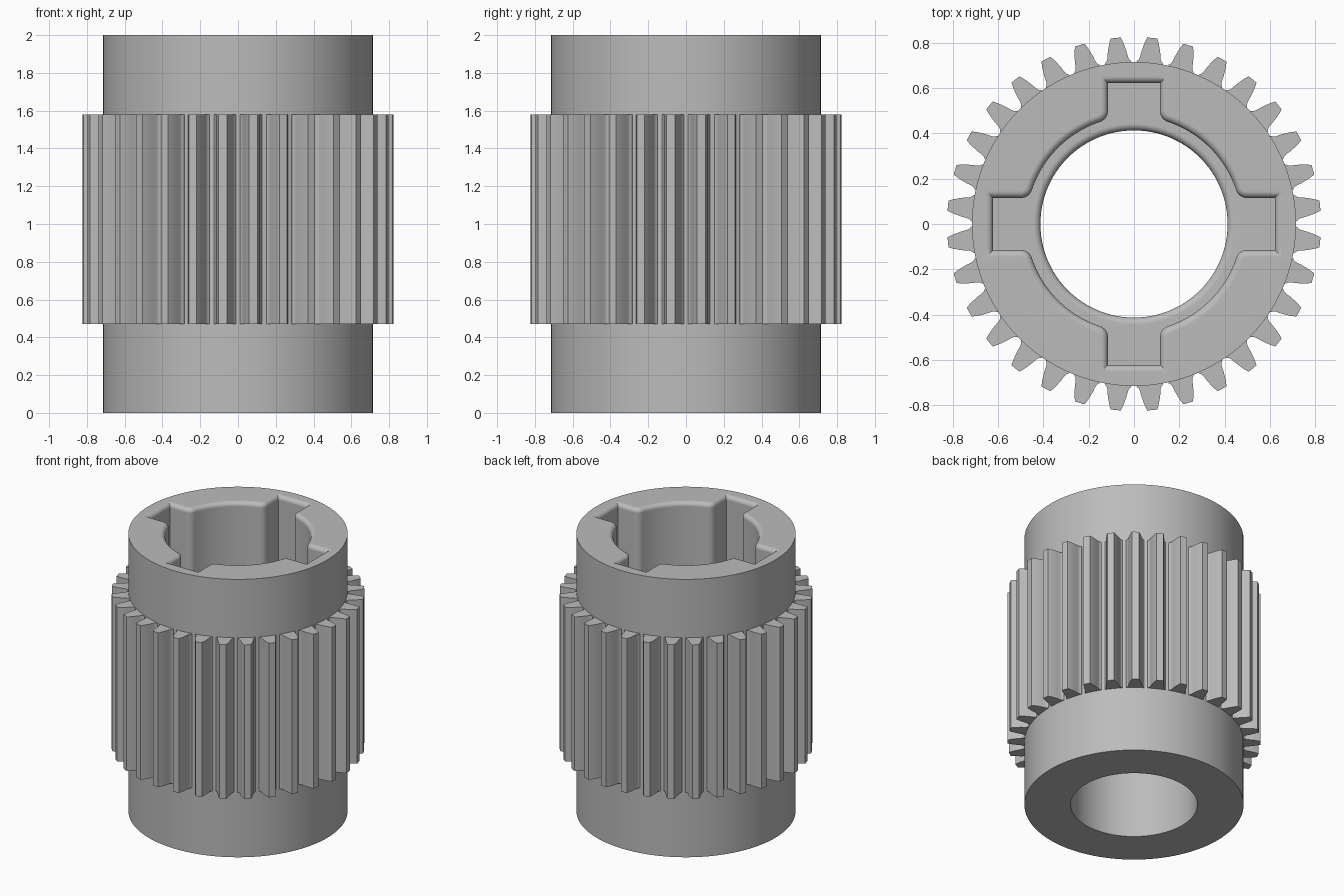
import bpy, bmesh
from math import sin, cos, pi, hypot, atan2, sqrt, radians

cube = bpy.data.objects.get("Cube")
if cube:
    bpy.data.objects.remove(cube)

HEIGHT, OUTER, BORE = 2.0, 0.715, 0.413
POCKET, SLOT_END, SLOT_HALF, CORNER = 0.475, 0.622, 0.115, 0.05
FILLET, FLOOR, STEPS = 0.03, 1.0, 6
TEETH, GEAR_LOW, GEAR_HIGH = 32, 0.47, 1.58

grey = bpy.data.materials.new("plain grey")
grey.use_nodes = True
colour = (0.5, 0.5, 0.5, 1)
grey.diffuse_color = colour
grey.node_tree.nodes["Principled BSDF"].inputs["Base Color"].default_value = colour


def finish(name, bm, angle):
    bmesh.ops.recalc_face_normals(bm, faces=bm.faces)
    mesh = bpy.data.meshes.new(name)
    bm.to_mesh(mesh)
    bm.free()
    mesh.materials.append(grey)
    ob = bpy.data.objects.new(name, mesh)
    bpy.context.collection.objects.link(ob)
    bpy.ops.object.select_all(action='DESELECT')
    ob.select_set(True)
    bpy.context.view_layer.objects.active = ob
    bpy.ops.object.shade_smooth_by_angle(angle=radians(angle))
    weighted = ob.modifiers.new("even shading", 'WEIGHTED_NORMAL')
    weighted.keep_sharp = True
    return ob


def pocket_outline(d):
    """Round pocket with four square slots, grown outwards by d."""
    half, end = SLOT_HALF + d, SLOT_END + d
    cx = SLOT_HALF + CORNER
    cy = sqrt((POCKET + CORNER) ** 2 - cx ** 2)
    toward_axis = atan2(cy, cx) + pi
    # slot end, then slot side and its rounded corner, then the pocket arc
    quarter = [(half * (2 * i / 8 - 1), end) for i in range(9)]
    for i in range(7):
        a = pi + (toward_axis - pi) * i / 6
        quarter.append((cx + (CORNER - d) * cos(a), cy + (CORNER - d) * sin(a)))
    start = atan2(cy, cx)
    for i in range(1, 24):
        a = start + (pi / 2 - 2 * start) * i / 24
        quarter.append(((POCKET + d) * cos(a), (POCKET + d) * sin(a)))
    for i in range(7):
        a = toward_axis + (pi - toward_axis) * i / 6
        quarter.append((cy + (CORNER - d) * sin(a), cx + (CORNER - d) * cos(a)))
    ring = []
    for k in range(4):
        c, s = cos(k * pi / 2), sin(k * pi / 2)
        ring += [(x * c + y * s, y * c - x * s) for x, y in quarter]
    return ring


base = pocket_outline(0)


def circle(r):
    return [(x * r / hypot(x, y), y * r / hypot(x, y)) for x, y in base]


# Sleeve: rings from the bottom, up the outside, down the pocket and bore
rings = [(circle(BORE), 0), (circle(OUTER), 0), (circle(OUTER), HEIGHT)]
quarter_turn = [i * pi / 2 / STEPS for i in range(STEPS + 1)]
for t in quarter_turn:
    rings.append((pocket_outline(FILLET * (1 - sin(t))),
                  HEIGHT - FILLET * (1 - cos(t))))
rings.append((base, FLOOR))
for t in quarter_turn:
    rings.append((circle(BORE + FILLET * (1 - sin(t))),
                  FLOOR - FILLET * (1 - cos(t))))

bm = bmesh.new()
loops = [[bm.verts.new((x, y, z)) for x, y in pts] for pts, z in rings]
n = len(base)
for a, b in zip(loops, loops[1:] + loops[:1]):
    for i in range(n):
        j = (i + 1) % n
        bm.faces.new((a[i], a[j], b[j], b[i]))
finish("sleeve", bm, 30)

# Gear teeth: one flank profile (radius, half width), mirrored and repeated
flank = [(0.69, 0.062), (0.717, 0.058), (0.724, 0.051), (0.735, 0.046),
         (0.76, 0.042), (0.785, 0.036), (0.808, 0.029), (0.825, 0.022)]
profile = flank + [(r, -w) for r, w in reversed(flank)]
bm = bmesh.new()
for k in range(TEETH):
    a = (k + 0.5) * 2 * pi / TEETH
    face = bm.faces.new([bm.verts.new((r * cos(a) - w * sin(a),
                                       r * sin(a) + w * cos(a), GEAR_LOW))
                         for r, w in profile])
    grown = bmesh.ops.extrude_face_region(bm, geom=[face], use_keep_orig=True)
    top = [v for v in grown["geom"] if isinstance(v, bmesh.types.BMVert)]
    bmesh.ops.translate(bm, verts=top, vec=(0, 0, GEAR_HIGH - GEAR_LOW))
finish("gear_teeth", bm, 30)
